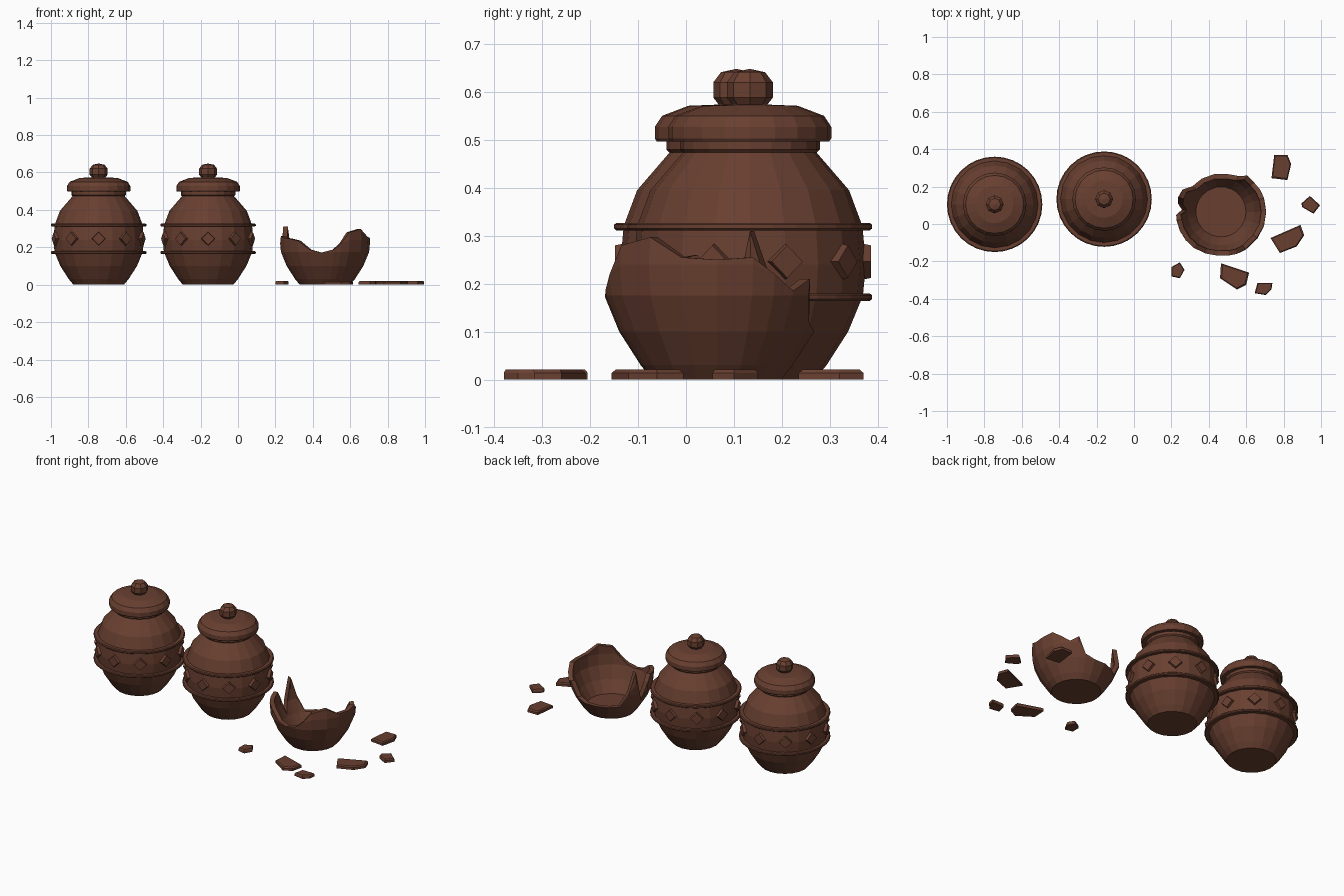
import bpy
import bmesh
from math import sin, cos, pi, radians
from mathutils import Matrix, Vector

cube = bpy.data.objects.get("Cube")
if cube:
    bpy.data.objects.remove(cube, do_unlink=True)

clay = bpy.data.materials.new("brown clay")
clay.use_nodes = True
CLAY_COLOUR = (0.14, 0.05, 0.03, 1)
clay.diffuse_color = CLAY_COLOUR
clay.node_tree.nodes["Principled BSDF"].inputs["Base Color"].default_value = CLAY_COLOUR


def finish(bm, name, location):
    """Turn a bmesh into a placed, coloured object."""
    bmesh.ops.remove_doubles(bm, verts=bm.verts, dist=0.0005)
    bmesh.ops.recalc_face_normals(bm, faces=bm.faces)
    mesh = bpy.data.meshes.new(name)
    bm.to_mesh(mesh)
    bm.free()
    mesh.materials.append(clay)
    obj = bpy.data.objects.new(name, mesh)
    obj.location = location
    bpy.context.collection.objects.link(obj)
    return obj


def bridge(bm, columns):
    """Skin neighbouring columns of points into a closed loop of quads."""
    verts = [[bm.verts.new(point) for point in column] for column in columns]
    for i, left in enumerate(verts):
        right = verts[(i + 1) % len(verts)]
        for k in range(len(left) - 1):
            bm.faces.new((left[k], right[k], right[k + 1], left[k + 1]))


def lathe(name, profile, sides, location):
    """Revolve (radius, height) points about the vertical axis."""
    bm = bmesh.new()
    angles = [2 * pi * i / sides - pi / 2 for i in range(sides)]
    bridge(bm, [[(r * cos(a), r * sin(a), z) for r, z in profile] for a in angles])
    return finish(bm, name, location)


def interpolate(table, value):
    """Read a piecewise linear (key, result) table."""
    for (k0, v0), (k1, v1) in zip(table, table[1:]):
        if value <= k1:
            return v0 + (v1 - v0) * (value - k0) / (k1 - k0)
    return table[-1][1]


BODY = [(0.135, 0), (0.16, 0.03), (0.205, 0.1), (0.236, 0.175), (0.242, 0.24),
        (0.235, 0.32), (0.207, 0.395), (0.138, 0.475)]
LID = [(0, 0.47), (0.138, 0.472), (0.146, 0.48), (0.146, 0.497), (0.166, 0.497),
       (0.17, 0.503), (0.17, 0.527), (0.155, 0.55), (0.1, 0.571), (0, 0.575)]
KNOB = [(0, 0.565), (0.034, 0.57), (0.048, 0.588), (0.048, 0.62),
        (0.032, 0.641), (0, 0.648)]


def diamonds(name, location, count=10):
    """Raised lozenges spaced evenly round the belly."""
    bm = bmesh.new()
    for i in range(count):
        turn = Matrix.Rotation(2 * pi * i / count - pi / 2, 4, "Z")
        outward = Matrix.Translation((0.238, 0, 0.246)) @ Matrix.Rotation(pi / 2, 4, "Y")
        bmesh.ops.create_cone(bm, cap_ends=True, segments=4, radius1=0.04,
                              radius2=0.034, depth=0.03, matrix=turn @ outward)
    return finish(bm, name, location)


def whole_jar(label, x, y):
    spot = (x, y, 0)
    lathe(label + "_jar_body", [(0, 0)] + BODY + [(0, 0.475)], 20, spot)
    lathe(label + "_jar_lid", LID, 20, spot)
    lathe(label + "_jar_knob", KNOB, 8, spot)
    for place, z in (("lower", 0.172), ("upper", 0.319)):
        hoop = [(0.225, z - 0.008), (0.25, z - 0.008), (0.255, z - 0.004),
                (0.255, z + 0.004), (0.25, z + 0.008), (0.225, z + 0.008)]
        lathe(label + "_jar_" + place + "_band", hoop, 32, spot)
    diamonds(label + "_jar_diamonds", spot)


whole_jar("right", -0.745, 0.105)
whole_jar("middle", -0.16, 0.133)

# Broken jar: the body wall cut off along a jagged rim (degrees, height)
RIM = [(0, 0.25), (18, 0.255), (30, 0.22), (42, 0.185), (54, 0.21), (64, 0.12),
       (80, 0.1), (100, 0.1), (120, 0.1), (138, 0.1), (150, 0.19), (161, 0.31),
       (169, 0.17), (177, 0.11), (184, 0.22), (191, 0.26), (205, 0.25),
       (219, 0.245), (233, 0.235), (250, 0.187), (265, 0.172), (281, 0.187),
       (291, 0.22), (303, 0.28), (324, 0.297), (342, 0.255)]
WALL = 0.026
FLOOR = 0.03
radius_at = [(z, r) for r, z in BODY]
levels = [z for r, z in BODY]
columns = []
for degrees, rim in RIM:
    angle = radians(degrees)
    outer = [(interpolate(radius_at, min(z, rim)), min(z, rim)) for z in levels]
    inner = [(r - WALL, max(z, FLOOR)) for r, z in reversed(outer[1:])]
    section = [(0, 0)] + outer + inner + [(0, FLOOR)]
    columns.append([(r * cos(angle), r * sin(angle), z) for r, z in section])
bowl = bmesh.new()
bridge(bowl, columns)
finish(bowl, "broken_jar", (0.465, 0.065, 0))

# Loose shards lying on the ground, each an outline with a chamfered top
SHARDS = [
    [(0.75, 0.37), (0.82, 0.37), (0.84, 0.32), (0.82, 0.235), (0.735, 0.245)],
    [(0.895, 0.11), (0.94, 0.15), (0.995, 0.1), (0.96, 0.055), (0.9, 0.09)],
    [(0.73, -0.075), (0.89, -0.005), (0.91, -0.06), (0.87, -0.12), (0.78, -0.155)],
    [(0.2, -0.23), (0.245, -0.205), (0.27, -0.245), (0.245, -0.29), (0.2, -0.28)],
    [(0.465, -0.21), (0.615, -0.26), (0.6, -0.325), (0.55, -0.35), (0.46, -0.29)],
    [(0.66, -0.315), (0.74, -0.315), (0.735, -0.35), (0.705, -0.38), (0.645, -0.37)],
]
for number, outline in enumerate(SHARDS, 1):
    points = [Vector((x, y, 0)) for x, y in outline]
    centre = sum(points, Vector()) / len(points)
    bm = bmesh.new()
    rows = []
    for shrink, z in ((1, 0), (1, 0.014), (0.88, 0.021)):
        rows.append([(p - centre) * shrink + Vector((0, 0, z)) for p in points])
    bridge(bm, list(zip(*rows)))
    bmesh.ops.holes_fill(bm, edges=bm.edges)
    finish(bm, "shard_" + str(number), centre)
